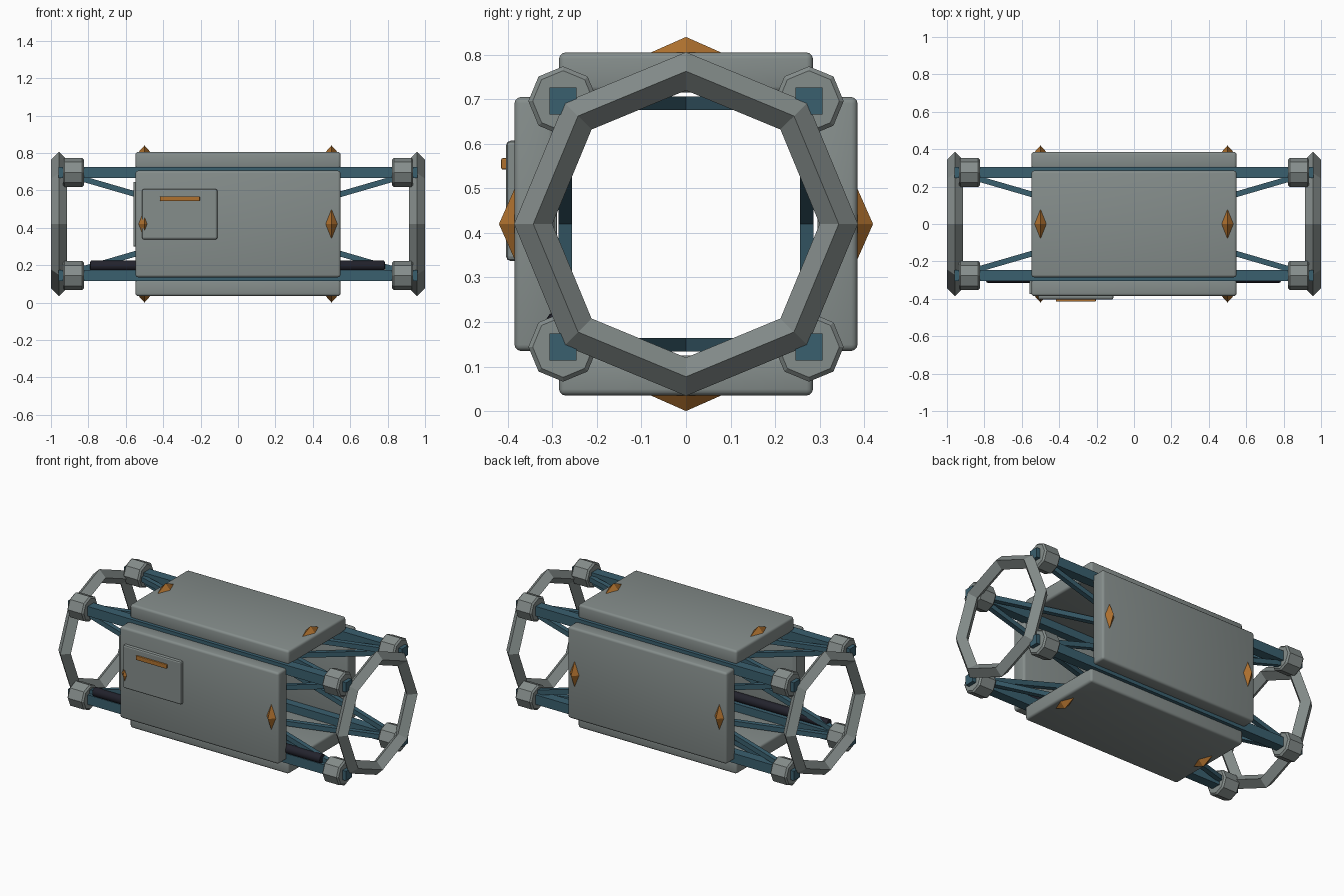
import bpy, bmesh, math
from mathutils import Matrix, Vector

if "Cube" in bpy.data.objects:
    bpy.data.objects.remove(bpy.data.objects["Cube"])

ZC = 0.42      # height of the long axis
OFF = 0.276    # corner rail offset from the axis


def material(name, rgb):
    m = bpy.data.materials.new(name)
    m.diffuse_color = (*rgb, 1)
    m.use_nodes = True
    m.node_tree.nodes["Principled BSDF"].inputs["Base Color"].default_value = m.diffuse_color
    return m


GREY = material("hull grey", (0.235, 0.268, 0.26))
TEAL = material("frame teal", (0.042, 0.115, 0.158))
ORANGE = material("marker orange", (0.43, 0.165, 0.028))
BLACK = material("pipe black", (0.016, 0.016, 0.025))


def finish(name, bm, mat, matrix, bevel=0, segments=2, smooth=False):
    bmesh.ops.recalc_face_normals(bm, faces=bm.faces)
    if bevel:
        bmesh.ops.bevel(bm, geom=bm.edges[:], offset=bevel, segments=segments,
                        affect='EDGES', profile=0.5)
    bm.transform(Matrix.Translation((0, 0, ZC)) @ matrix)
    me = bpy.data.meshes.new(name)
    bm.to_mesh(me)
    bm.free()
    me.materials.append(mat)
    ob = bpy.data.objects.new(name, me)
    bpy.context.collection.objects.link(ob)
    if smooth:
        bpy.ops.object.select_all(action='DESELECT')
        ob.select_set(True)
        bpy.context.view_layer.objects.active = ob
        bpy.ops.object.shade_smooth_by_angle(angle=math.radians(40))
    return ob


def box(name, lo, hi, mat, matrix=Matrix(), bevel=0, segments=2, smooth=False):
    lo, hi = Vector(lo), Vector(hi)
    bm = bmesh.new()
    bmesh.ops.create_cube(bm, size=1, matrix=Matrix.Translation((lo + hi) / 2)
                          @ Matrix.Diagonal((*(hi - lo), 1)))
    return finish(name, bm, mat, matrix, bevel, segments, smooth)


def rod(name, x0, x1, radius, sides, mat, y, z, bevel, segments, smooth=False):
    bm = bmesh.new()
    bmesh.ops.create_cone(bm, cap_ends=True, segments=sides, radius1=radius,
                          radius2=radius, depth=x1 - x0)
    rims = [e for e in bm.edges if abs(e.verts[0].co.z - e.verts[1].co.z) < 1e-5]
    bmesh.ops.bevel(bm, geom=rims, offset=bevel, segments=segments,
                    affect='EDGES', profile=0.5)
    m = Matrix.Translation(((x0 + x1) / 2, y, z)) @ Matrix.Rotation(math.pi / 2, 4, 'Y')
    return finish(name, bm, mat, m, smooth=smooth)


# Four sides, each modelled as the front one and turned about the long axis
for k, side in enumerate(("front", "bottom", "back", "top")):
    turn = Matrix.Rotation(k * math.pi / 2, 4, 'X')
    box(side + "_panel", (-0.548, -0.385, -0.285), (0.548, -0.295, 0.285),
        GREY, turn, 0.014, 3, True)
    # pointed diamond markers
    for x in (-0.5, 0.5):
        bm = bmesh.new()
        bmesh.ops.create_cone(bm, cap_ends=True, segments=4, radius1=1, radius2=0,
                              depth=1, matrix=Matrix.Translation((0, 0, 0.5)))
        place = (Matrix.Translation((x, -0.382, 0)) @ Matrix.Rotation(math.pi / 2, 4, 'X')
                 @ Matrix.Diagonal((0.034, 0.086, 0.038, 1)))
        finish(side + "_diamond_marker", bm, ORANGE, turn @ place)
    # crossed braces
    for s in (-1, 1):
        half = math.hypot(0.95, OFF)
        tilt = Matrix.Rotation(s * math.atan2(OFF, 0.95), 4, 'Y')
        box(side + "_cross_brace", (-half, -0.015, -0.015), (half, 0.015, 0.015),
            TEAL, turn @ Matrix.Translation((0, -0.271, 0)) @ tilt)

# Corner rails and their octagonal end clamps
for y in (-OFF, OFF):
    for z in (-OFF, OFF):
        box("corner_rail", (-0.96, y - 0.03, z - 0.03), (0.96, y + 0.03, z + 0.03), TEAL)
        for s in (-1, 1):
            rod("rail_clamp", s * 0.88 - 0.056, s * 0.88 + 0.056, 0.078, 8,
                GREY, y, z, 0.009, 1)

# Octagonal end rings with a diamond section
for s in (-1, 1):
    bm = bmesh.new()
    loops = []
    for i in range(8):
        a = i * math.pi / 4
        loop = []
        for j in range(4):
            b = j * math.pi / 2
            r = 0.343 + 0.043 * math.cos(b)
            loop.append(bm.verts.new((s * 0.957 + 0.043 * math.sin(b),
                                      r * math.cos(a), r * math.sin(a))))
        loops.append(loop)
    for i in range(8):
        p, q = loops[i], loops[(i + 1) % 8]
        for j in range(4):
            n = (j + 1) % 4
            bm.faces.new((p[j], p[n], q[n], q[j]))
    finish("end_ring", bm, GREY, Matrix())

# Front details: hatch, handle, panel end cap and long pipe
box("hatch", (-0.513, -0.404, -0.083), (-0.11, -0.375, 0.187), GREY, bevel=0.01)
box("hatch_handle", (-0.417, -0.415, 0.122), (-0.204, -0.395, 0.148), ORANGE, bevel=0.004)
box("panel_end_cap", (-0.56, -0.375, -0.12), (-0.53, -0.29, 0.225), GREY, bevel=0.004)
rod("long_pipe", -0.79, 0.785, 0.028, 16, BLACK, -0.287, -0.223, 0.008, 2, True)
